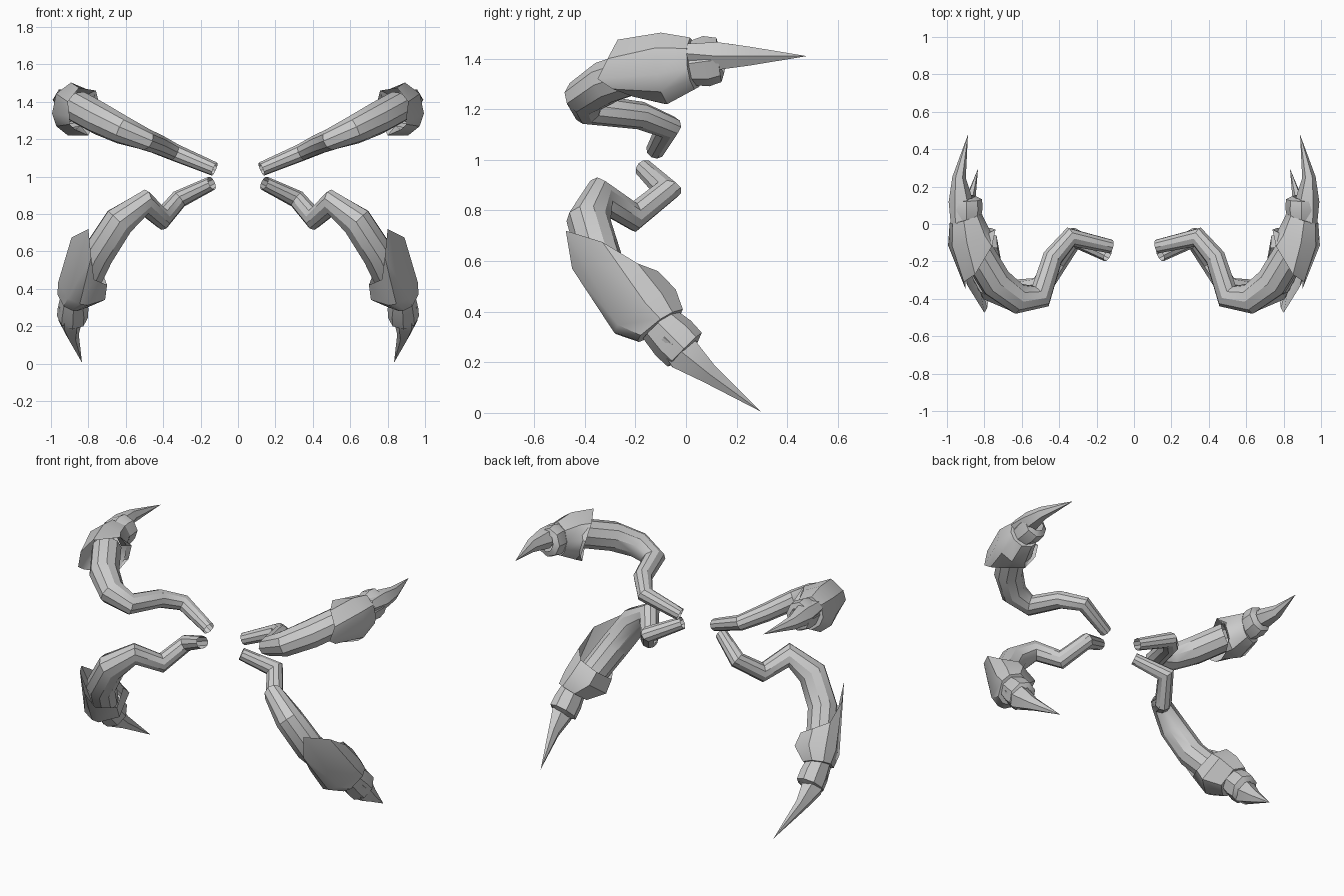
import bpy, bmesh
from math import cos, sin, tau, radians
from mathutils import Vector as V

if "Cube" in bpy.data.objects:
    bpy.data.objects.remove(bpy.data.objects["Cube"])


def loft(name, rings):
    """Skin equal-sized point rings, mirror across x, smooth with sharp edges kept."""
    bm = bmesh.new()
    rows = [[bm.verts.new(p) for p in r] for r in rings]
    for a, b in zip(rows, rows[1:]):
        n = len(a)
        for i in range(n):
            j = (i + 1) % n
            bm.faces.new((a[i], a[j], b[j], b[i]))
    bmesh.ops.remove_doubles(bm, verts=bm.verts, dist=0.0005)
    bmesh.ops.recalc_face_normals(bm, faces=bm.faces)
    me = bpy.data.meshes.new(name)
    bm.to_mesh(me)
    bm.free()
    ob = bpy.data.objects.new(name, me)
    bpy.context.collection.objects.link(ob)
    bpy.ops.object.select_all(action='DESELECT')
    ob.select_set(True)
    bpy.context.view_layer.objects.active = ob
    bpy.ops.object.shade_smooth_by_angle(angle=radians(35))
    mod = ob.modifiers.new("mirror", 'MIRROR')
    mod.use_mirror_merge = False
    return ob


def ellipse(c, n, rx, rz, sides):
    """Ring about c, facing n, with rx along x and rz across it."""
    c, n = V(c), V(n).normalized()
    u = (V((1, 0, 0)) - n * n.x).normalized()
    w = n.cross(u)
    return [c + u * rx * cos(tau * i / sides) + w * rz * sin(tau * i / sides)
            for i in range(sides)]


def tube(name, path, sides=10):
    """Mitred tube through (x, y, z, radius) points, open at the ends."""
    P = [V(p[:3]) for p in path]
    R = [p[3] for p in path]
    ring = ellipse(P[0], P[1] - P[0], R[0], R[0], sides)
    rings = [ring]
    for i in range(1, len(P)):
        d = (P[i] - P[i - 1]).normalized()
        nxt = (P[i + 1] - P[i]).normalized() if i + 1 < len(P) else d
        n = (d + nxt).normalized()
        k = R[i] / R[i - 1]
        moved = [p + d * ((P[i] - p).dot(n) / d.dot(n)) for p in ring]
        ring = [P[i] + (p - P[i]) * k for p in moved]
        rings.append(ring)
    loft(name, rings)


def shell(name, rim, mid, end, n):
    """Flared armour from a slanted spiked rim to a round end; mid/end = (centre, r across, x scale)."""
    rim = [V(p) for p in rim]
    n = V(n).normalized()
    dirs = [p - V(mid[0]) for p in rim]
    dirs = [(d - n * d.dot(n)).normalized() for d in dirs]

    def ring(sec, k=1.0):
        c, r, sx = sec
        return [V(c) + V((d.x * sx, d.y, d.z)) * r * k for d in dirs]
    loft(name, [ring(mid, 0.7), rim, ring(mid), ring(end), ring(end, 0.6)])


def stack(name, secs, sides):
    """Rings whose facing follows the line of their centres."""
    C = [V(s[0]) for s in secs]
    rings = []
    for i, s in enumerate(secs):
        n = C[min(i + 1, len(C) - 1)] - C[max(i - 1, 0)]
        rings.append(ellipse(C[i], n, s[1], s[2], sides))
    loft(name, rings)


# Lower arms
tube("lower_arm", [(.14, -.165, .965, .038), (.315, -.075, .88, .048),
                   (.405, -.205, .775, .052), (.50, -.34, .86, .06),
                   (.635, -.385, .76, .085), (.745, -.335, .59, .088),
                   (.82, -.2, .43, .085)])
shell("lower_shell",
      [(.80, -.475, .72), (.89, -.33, .675), (.90, -.19, .59), (.83, -.11, .56),
       (.73, -.13, .50), (.70, -.24, .42), (.77, -.36, .45), (.785, -.45, .57)],
      ((.83, -.16, .40), .15, .9), ((.88, -.10, .345), .11, .8), (.2, .55, -.8))
stack("lower_cuff", [((.88, -.11, .355), .07, .085), ((.882, -.05, .295), .082, .098),
                     ((.885, -.005, .25), .083, .095), ((.887, .005, .24), .05, .06)], 8)
stack("lower_claw", [((.90, -.09, .30), .056, .045), ((.895, -.01, .235), .066, .08),
                     ((.885, .09, .155), .034, .045), ((.834, .296, .005), .0001, .0001)], 6)

# Upper arms
tube("upper_arm", [(.125, -.12, 1.04, .038), (.34, -.07, 1.13, .047),
                   (.435, -.18, 1.175, .055), (.50, -.385, 1.2, .06),
                   (.62, -.40, 1.25, .078), (.74, -.31, 1.31, .088),
                   (.85, -.13, 1.37, .088)])
shell("upper_shell",
      [(.90, -.35, 1.32), (.91, -.31, 1.40), (.85, -.27, 1.475), (.76, -.12, 1.46),
       (.74, -.03, 1.38), (.77, -.02, 1.28), (.80, -.08, 1.22), (.87, -.21, 1.25),
       (.90, -.29, 1.28)],
      ((.88, -.08, 1.36), .145, .82), ((.90, .03, 1.38), .105, .85), (.25, .95, .1))
stack("upper_cuff", [((.895, .01, 1.38), .072, .085), ((.895, .08, 1.39), .085, .1),
                     ((.895, .13, 1.395), .083, .088), ((.897, .14, 1.397), .05, .055)], 8)
stack("upper_claw", [((.93, .0, 1.42), .05, .045), ((.925, .12, 1.41), .066, .064),
                     ((.935, .25, 1.41), .036, .043), ((.888, .478, 1.41), .0001, .0001)], 6)
